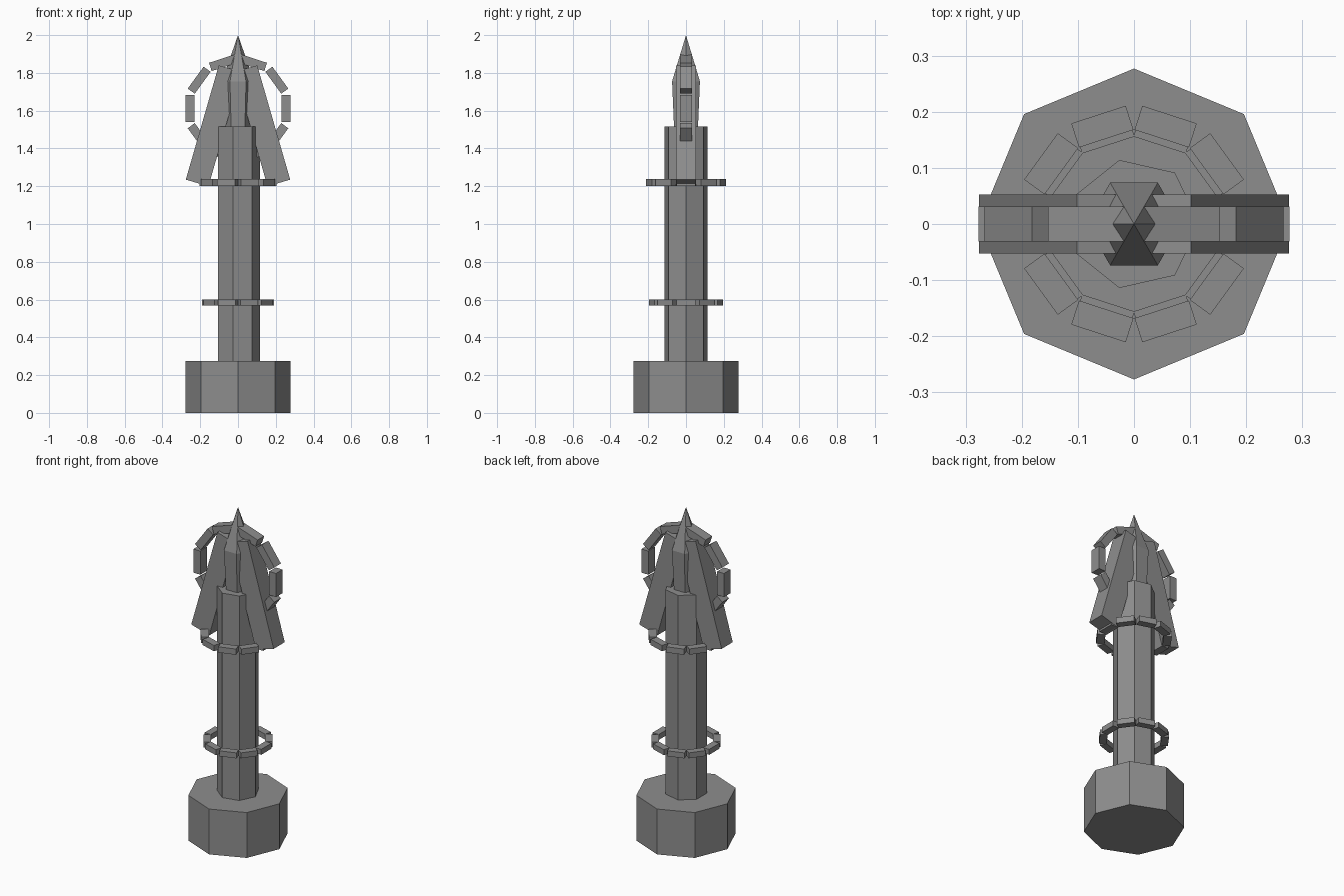
import bpy, math
from mathutils import Matrix, Vector

if "Cube" in bpy.data.objects:
    bpy.data.objects.remove(bpy.data.objects["Cube"])

grey = bpy.data.materials.new("stone_grey")
grey.diffuse_color = (0.27, 0.27, 0.27, 1)
grey.use_nodes = True
grey.node_tree.nodes["Principled BSDF"].inputs["Base Color"].default_value = grey.diffuse_color


def make(name, verts, faces):
    me = bpy.data.meshes.new(name)
    me.from_pydata(verts, [], faces)
    me.materials.append(grey)
    ob = bpy.data.objects.new(name, me)
    bpy.context.collection.objects.link(ob)
    return ob


def lathe(name, n, levels):
    """Flat-sided column: levels are (radius, z); radius 0 closes to a point."""
    verts, faces = [], []
    for r, z in levels:
        if r == 0:
            verts.append((0, 0, z))
        else:
            verts += [(r * math.cos(math.tau * i / n), r * math.sin(math.tau * i / n), z) for i in range(n)]
    faces.append(tuple(reversed(range(n))))
    for k in range(len(levels) - 1):
        a, b = k * n, (k + 1) * n
        for i in range(n):
            j = (i + 1) % n
            if levels[k + 1][0] == 0:
                faces.append((a + i, a + j, b))
            else:
                faces.append((a + i, a + j, b + j, b + i))
    if levels[-1][0] != 0:
        faces.append(tuple(range(len(verts) - n, len(verts))))
    return make(name, verts, faces)


BOX = [(0, 2, 3, 1), (4, 5, 7, 6), (0, 1, 5, 4), (2, 6, 7, 3), (0, 4, 6, 2), (1, 3, 7, 5)]


def box_verts(size, matrix):
    return [matrix @ Vector((x * size[0] / 2, y * size[1] / 2, z * size[2] / 2))
            for x in (-1, 1) for y in (-1, 1) for z in (-1, 1)]


def block_ring(name, z, inner, outer, width, thick, upright=False):
    """Ten separate blocks around a circle, lying flat or standing in the xz plane."""
    verts, faces = [], []
    stand = Matrix.Rotation(math.pi / 2, 4, 'X') if upright else Matrix()
    for i in range(10):
        m = (Matrix.Translation((0, 0, z)) @ stand @ Matrix.Rotation(math.tau * i / 10, 4, 'Z')
             @ Matrix.Translation(((inner + outer) / 2, 0, 0)))
        faces += [tuple(8 * i + v for v in f) for f in BOX]
        verts += box_verts((outer - inner, width, thick), m)
    return make(name, verts, faces)


# base and handle shaft
lathe("base", 8, [(0.277, 0), (0.277, 0.275)])
lathe("shaft", 7, [(0.117, 0.275), (0.117, 1.515)])

# pointed tip on a slightly flared neck
lathe("spike", 6, [(0.073, 1.51), (0.085, 1.755), (0, 2.0)])

# block rings
block_ring("lower_ring", 0.584, 0.148, 0.19, 0.098, 0.033)
block_ring("upper_ring", 1.22, 0.16, 0.205, 0.102, 0.035)
block_ring("head_ring", 1.612, 0.231, 0.277, 0.143, 0.063, upright=True)

# slanted arms leaning together under the spike
for side, s in (("left", -1), ("right", 1)):
    m = Matrix.Translation((s * 0.129, 0, 1.52)) @ Matrix.Rotation(-s * math.radians(16.1), 4, 'Y')
    make(side + "_arm", box_verts((0.125, 0.106, 0.63), m), BOX)
